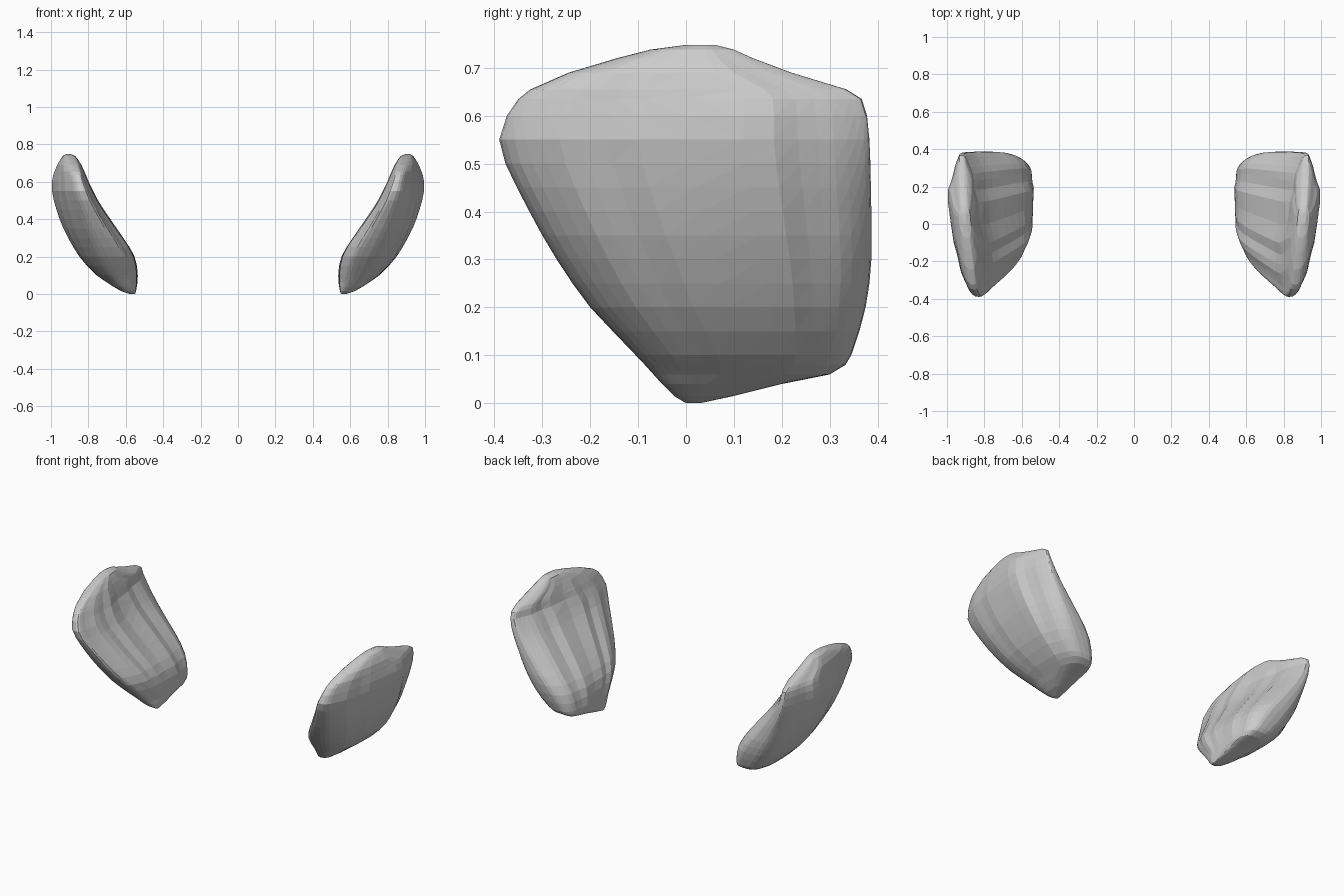
import bpy, bmesh, math

cube = bpy.data.objects.get("Cube")
if cube:
    bpy.data.objects.remove(cube, do_unlink=True)

grey = bpy.data.materials.new("plain_grey")
grey.use_nodes = True
tone = (0.6, 0.6, 0.6, 1)
grey.diffuse_color = tone
grey.node_tree.nodes["Principled BSDF"].inputs["Base Color"].default_value = tone

# Height, front edge, back edge, inner limit, outer limit of each slice
SLICES = [
    (0, 0, .03, .55, .58), (.015, -.025, .1, .545, .625), (.04, -.05, .2, .54, .67),
    (.06, -.068, .3, .537, .7), (.08, -.086, .333, .535, .73), (.1, -.105, .345, .534, .758),
    (.15, -.153, .362, .537, .81), (.2, -.2, .375, .548, .852),
    (.25, -.237, .383, .572, .884), (.3, -.27, .387, .605, .912),
    (.35, -.3, .387, .64, .937), (.4, -.327, .387, .675, .957),
    (.45, -.353, .386, .71, .974), (.5, -.377, .385, .742, .988),
    (.55, -.39, .383, .768, .998), (.6, -.374, .378, .793, .998),
    (.635, -.35, .367, .808, .99), (.655, -.325, .335, .818, .983), (.69, -.245, .22, .835, .968),
    (.72, -.145, .14, .855, .95), (.738, -.075, .1, .87, .937), (.748, 0, .06, .895, .92),
]
RING = 40


def slice_point(level, step):
    """Point on a rounded slice; u runs front to back, w swells from the edge."""
    z, front, back, inner, outer = level
    angle = math.tau * step / RING
    c, s = math.cos(angle), math.sin(angle)
    power = .62 if c > 0 else .75
    u = math.copysign(abs(c) ** power, c)
    w = abs(s) ** power
    y = (front + back) / 2 + u * (back - front) / 2
    # Edge line leans outward toward the back
    lean_front, lean_back = .42 - .3 * z, .4 + .4 * z
    lean = lean_front + (lean_back - lean_front) * (u + 1) / 2
    edge = inner + (outer - inner) * lean
    body = math.sin(math.pi * min(z / .75, 1))
    fade = min(1, (.755 - z) / .14)
    if s > 0:
        # Outer face turns in at both ends, with faint folds
        turn = .065 * max(0, .3 - u) * min(z / .5, 1) + .09 * max(0, u - .45) * min(z / .4, 1)
        limit = outer - turn * fade + .004 * body * math.sin(17 * u)
    else:
        # Inner face with fanned grooves
        limit = inner + .06 * max(0, u + .3) * min(z / .6, 1) ** 2 * fade
        limit += .009 * body * (math.sin(14 * u + 2 * z) + 1)
    return edge + (limit - edge) * w, y, z


def build_slab(name, side):
    bm = bmesh.new()
    rings = []
    for level in SLICES:
        ring = []
        for step in range(RING):
            x, y, z = slice_point(level, step)
            ring.append(bm.verts.new((side * x, y, z)))
        rings.append(ring)
    for low, high in zip(rings, rings[1:]):
        for i in range(RING):
            j = (i + 1) % RING
            bm.faces.new((low[i], low[j], high[j], high[i]))
    bm.faces.new(rings[0])
    bm.faces.new(rings[-1])
    bmesh.ops.recalc_face_normals(bm, faces=bm.faces)
    bmesh.ops.triangulate(bm, faces=bm.faces)
    mesh = bpy.data.meshes.new(name)
    bm.to_mesh(mesh)
    bm.free()
    mesh.materials.append(grey)
    slab = bpy.data.objects.new(name, mesh)
    bpy.context.collection.objects.link(slab)


# Mirrored pair
build_slab("left_slab", 1)
build_slab("right_slab", -1)
